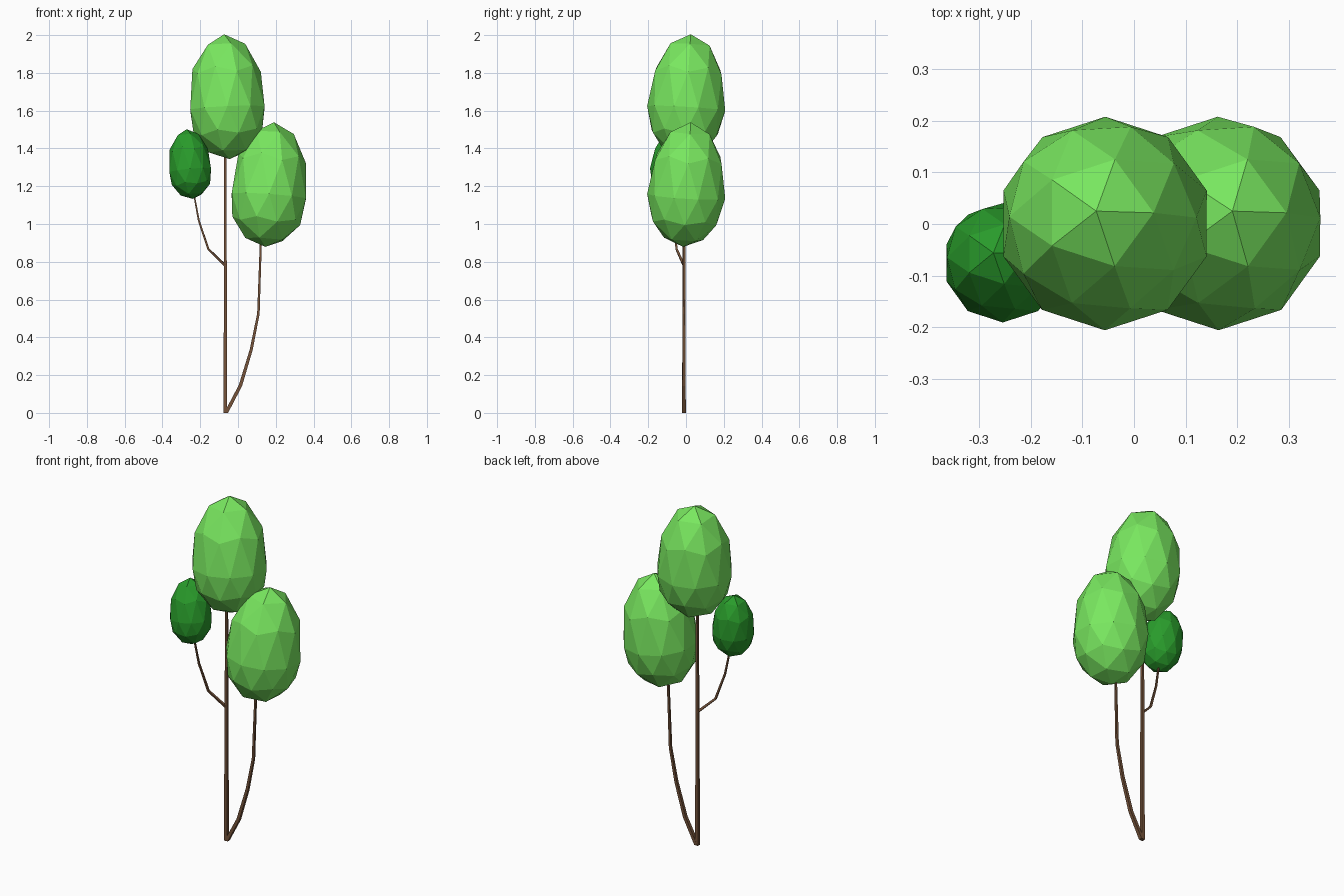
import bpy, bmesh, math
from mathutils import Vector, Matrix

if "Cube" in bpy.data.objects:
    bpy.data.objects.remove(bpy.data.objects["Cube"])


def material(name, rgb):
    m = bpy.data.materials.new(name)
    m.diffuse_color = (*rgb, 1)
    m.use_nodes = True
    m.node_tree.nodes["Principled BSDF"].inputs["Base Color"].default_value = m.diffuse_color
    return m


LIGHT = material("light_green", (0.19, 0.80, 0.115))
DARK = material("dark_green", (0.022, 0.33, 0.024))
BARK = material("bark_brown", (0.175, 0.085, 0.042))


def finish(bm, name, mat):
    bmesh.ops.recalc_face_normals(bm, faces=bm.faces)
    mesh = bpy.data.meshes.new(name)
    bm.to_mesh(mesh)
    bm.free()
    mesh.materials.append(mat)
    obj = bpy.data.objects.new(name, mesh)
    bpy.context.collection.objects.link(obj)
    return obj


def crown(name, centre, r, tilt_x, tilt_y, mat):
    """Faceted egg, taller above its widest ring than below it."""
    bm = bmesh.new()
    bmesh.ops.create_icosphere(bm, subdivisions=2, radius=1)
    for v in bm.verts:
        z = v.co.z
        z = 1.9 * z ** 0.93 if z > 0.01 else 1.30 * z
        v.co = Vector((v.co.x * r, v.co.y * r, z * r))
    rot = (Matrix.Rotation(math.radians(tilt_y), 4, 'Y')
           @ Matrix.Rotation(math.radians(tilt_x), 4, 'X'))
    bm.transform(Matrix.Translation(centre) @ rot)
    return finish(bm, name, mat)


def stem(name, points, r0, r1, sides=4):
    """Tapered square tube along points, with flat faces to front and sides."""
    bm = bmesh.new()
    pts = [Vector(p) for p in points]
    rings = []
    for i, p in enumerate(pts):
        d = (pts[min(i + 1, len(pts) - 1)] - pts[max(i - 1, 0)]).normalized()
        if i == 0 and p.z == 0:
            d = Vector((0, 0, 1))
        turn = Vector((0, 0, 1)).rotation_difference(d)
        r = r0 + (r1 - r0) * i / (len(pts) - 1)
        ring = []
        for k in range(sides):
            a = math.tau * (k + 0.5) / sides
            ring.append(bm.verts.new(p + turn @ Vector((r * math.cos(a), r * math.sin(a), 0))))
        rings.append(ring)
    for a, b in zip(rings, rings[1:]):
        for k in range(sides):
            n = (k + 1) % sides
            bm.faces.new((a[k], a[n], b[n], b[k]))
    bm.faces.new(rings[0])
    bm.faces.new(rings[-1])
    return finish(bm, name, BARK)


# Leaf crowns
crown("top_crown", (-0.056, 0.001, 1.612), 0.207, -3.5, -2.5, LIGHT)
crown("right_crown", (0.163, 0.001, 1.147), 0.207, -3.5, 4.0, LIGHT)
crown("small_crown", (-0.253, -0.075, 1.283), 0.116, -5, -5, DARK)

# Trunk and branches
stem("trunk", [(-0.067, -0.011, 0), (-0.067, -0.011, 0.75), (-0.067, -0.009, 1.45)],
     0.0135, 0.008)
stem("right_branch", [(-0.063, -0.011, 0), (0.013, -0.011, 0.145), (0.07, -0.011, 0.335),
                      (0.108, -0.011, 0.525), (0.12, -0.008, 0.88), (0.122, -0.005, 1.02)],
     0.0145, 0.006)
stem("left_branch", [(-0.067, -0.011, 0.78), (-0.157, -0.05, 0.867), (-0.208, -0.065, 1.02),
                     (-0.23, -0.072, 1.14), (-0.235, -0.074, 1.22)],
     0.009, 0.0045)
